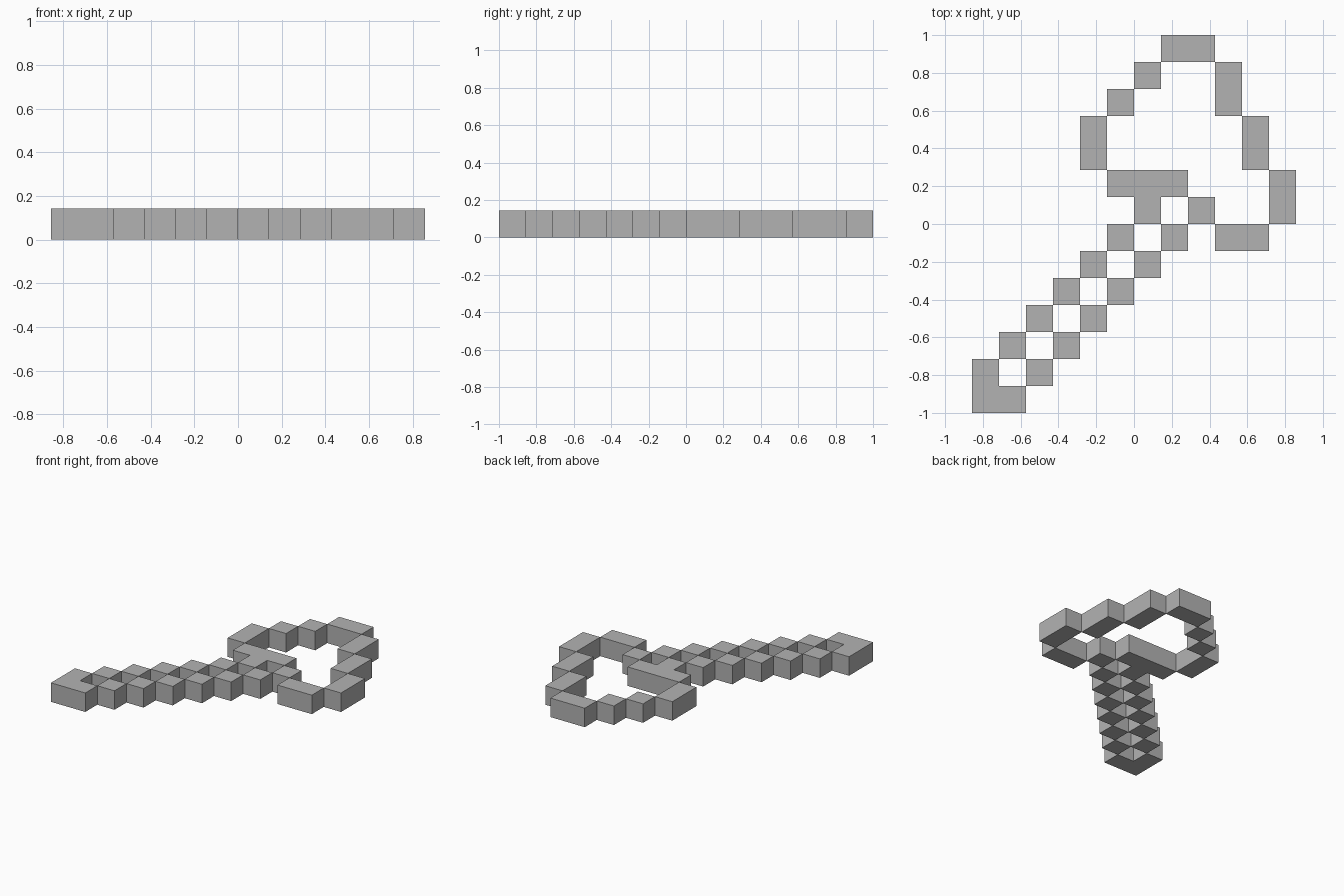
import bpy
import bmesh

cube = bpy.data.objects.get("Cube")
if cube:
    bpy.data.objects.remove(cube, do_unlink=True)

UNIT = 1 / 7          # size of one block
COLS, ROWS = 12, 14   # footprint of the model in blocks

grey = bpy.data.materials.new("plain_grey")
grey.use_nodes = True
colour = (0.45, 0.45, 0.45, 1)
grey.diffuse_color = colour
grey.node_tree.nodes["Principled BSDF"].inputs["Base Color"].default_value = colour


def box(col, row, width=1, depth=1):
    """Outline of a rectangle of blocks, counter-clockwise."""
    return [(col, row), (col + width, row),
            (col + width, row + depth), (col, row + depth)]


def build(name, outlines):
    """Extrude block outlines one block upward as a single object."""
    bm = bmesh.new()
    for outline in outlines:
        base = [bm.verts.new(((c - COLS / 2) * UNIT, (r - ROWS / 2) * UNIT, 0))
                for c, r in outline]
        top = [bm.verts.new((v.co.x, v.co.y, UNIT)) for v in base]
        bm.faces.new(base[::-1])
        bm.faces.new(top)
        for i in range(len(base)):
            j = (i + 1) % len(base)
            bm.faces.new((base[i], base[j], top[j], top[i]))
    mesh = bpy.data.meshes.new(name)
    bm.to_mesh(mesh)
    bm.free()
    mesh.materials.append(grey)
    obj = bpy.data.objects.new(name, mesh)
    bpy.context.collection.objects.link(obj)


# Handle: L-shaped butt and two diagonal rails of blocks
build("handle_butt", [[(0, 0), (2, 0), (2, 1), (1, 1), (1, 2), (0, 2)]])
build("handle_left_rail", [box(i + 2, i + 1) for i in range(6)])
build("handle_right_rail", [box(i + 1, i + 2) for i in range(5)])

# T-shaped collar where the handle meets the head
build("collar", [[(6, 7), (7, 7), (7, 8), (8, 8), (8, 9), (5, 9), (5, 8), (6, 8)]])

# Head: stepped outline around the open middle
build("head_inner_edge", [box(8, 7), box(9, 6, width=2)])
build("head_blade_edge", [box(11, 7, depth=2), box(10, 9, depth=2), box(9, 11, depth=2)])
build("head_top", [box(7, 13, width=2)])
build("head_back_edge", [box(6, 12), box(5, 11), box(4, 9, depth=2)])
